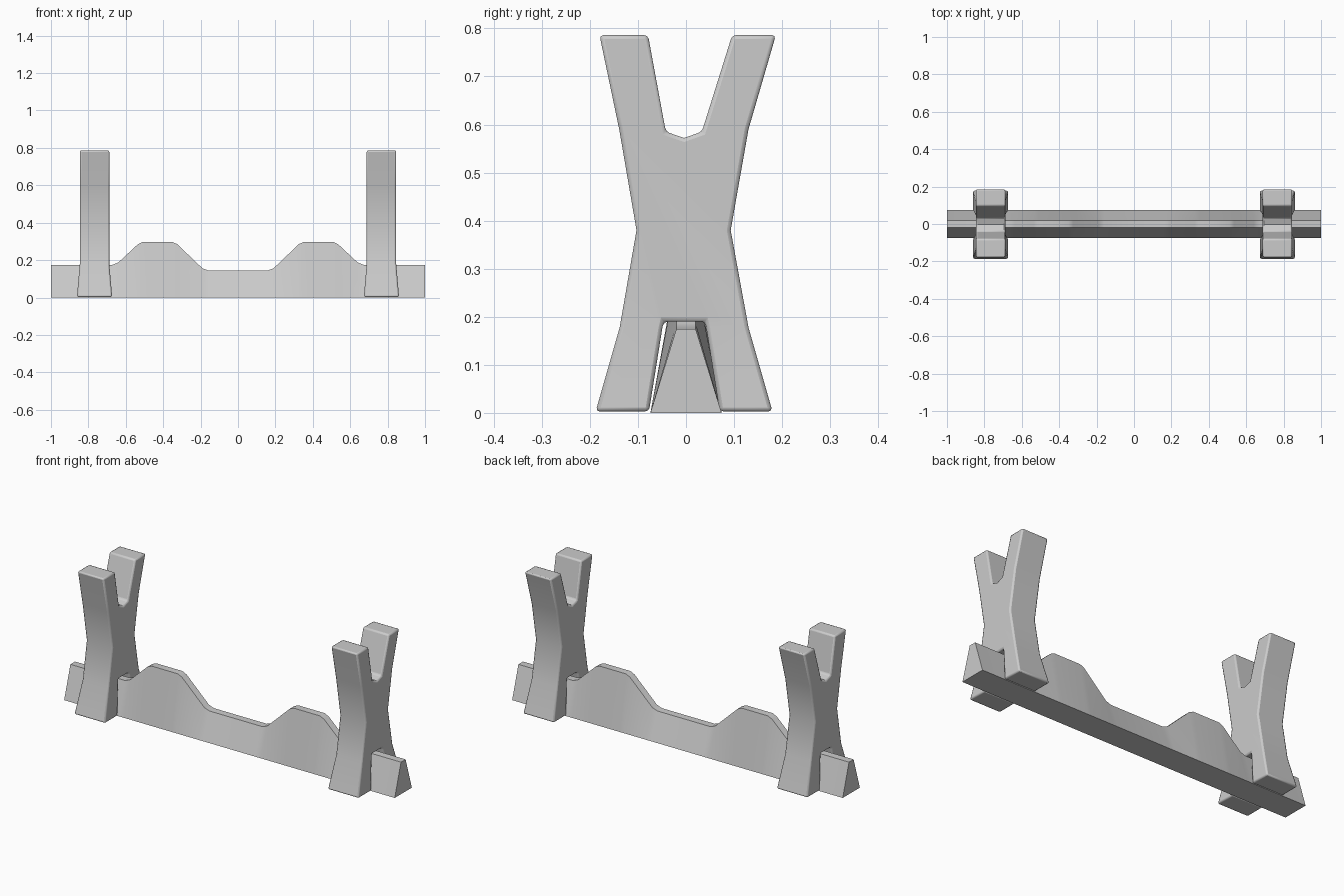
import bpy, bmesh

if "Cube" in bpy.data.objects:
    bpy.data.objects.remove(bpy.data.objects["Cube"])


def finish(name, bm, bevel=0.0):
    bmesh.ops.recalc_face_normals(bm, faces=bm.faces)
    me = bpy.data.meshes.new(name)
    bm.to_mesh(me)
    bm.free()
    ob = bpy.data.objects.new(name, me)
    bpy.context.collection.objects.link(ob)
    if bevel:
        mod = ob.modifiers.new("bevel", "BEVEL")
        mod.width = bevel
        mod.segments = 2
        mod.limit_method = 'ANGLE'
        mod.angle_limit = 0.7
    bpy.ops.object.select_all(action='DESELECT')
    ob.select_set(True)
    bpy.context.view_layer.objects.active = ob
    bpy.ops.object.shade_smooth_by_angle(angle=0.6)
    return ob


# base beam: tapered cross-section lofted along x, with two humps
half = [(0.16, 0.145), (0.19, 0.156), (0.325, 0.285), (0.35, 0.297),
        (0.51, 0.297), (0.535, 0.285), (0.64, 0.187), (0.67, 0.175), (1.0, 0.175)]
stations = [(-x, z) for x, z in reversed(half)] + half
bm = bmesh.new()
rings = [[bm.verts.new(p) for p in ((x, -0.074, 0), (x, 0.074, 0),
                                    (x, 0.02, z), (x, -0.02, z))]
         for x, z in stations]
for a, b in zip(rings, rings[1:]):
    for i in range(4):
        j = (i + 1) % 4
        bm.faces.new((a[i], a[j], b[j], b[i]))
bm.faces.new(rings[0])
bm.faces.new(rings[-1])
finish("base_beam", bm)

# X-shaped stand profile in (y, z)
FLOOR, KNEE = 0.003, 0.178
left_leg = [(-0.188, FLOOR), (-0.077, FLOOR), (-0.049, KNEE), (-0.138, KNEE)]
right_leg = [(0.07, FLOOR), (0.18, FLOOR), (0.13, KNEE), (0.042, KNEE)]
body = [(-0.138, KNEE), (-0.049, KNEE), (-0.046, 0.19), (0.039, 0.19), (0.042, KNEE),
        (0.13, KNEE), (0.093, 0.38), (0.13, 0.59), (0.187, 0.786), (0.096, 0.786),
        (0.033, 0.585), (-0.004, 0.572), (-0.042, 0.585), (-0.079, 0.786),
        (-0.18, 0.786), (-0.139, 0.59), (-0.103, 0.38)]


def stand(name, cx):
    bm = bmesh.new()
    verts = {}
    for poly in (left_leg, right_leg, body):
        for p in poly:
            if p not in verts:
                verts[p] = bm.verts.new((-0.079, p[0], p[1]))
        bm.faces.new([verts[p] for p in poly])
    ext = bmesh.ops.extrude_face_region(bm, geom=bm.faces[:], use_keep_orig=True)
    for v in ext["geom"]:
        if isinstance(v, bmesh.types.BMVert):
            v.co.x = 0.079
    # feet flare sideways
    for v in bm.verts:
        if v.co.z < 0.01:
            v.co.x *= 0.094 / 0.079
        v.co.x += cx
    finish(name, bm, 0.008)


for side, cx in (("left", -0.767), ("right", 0.767)):
    stand(side + "_stand", cx)
